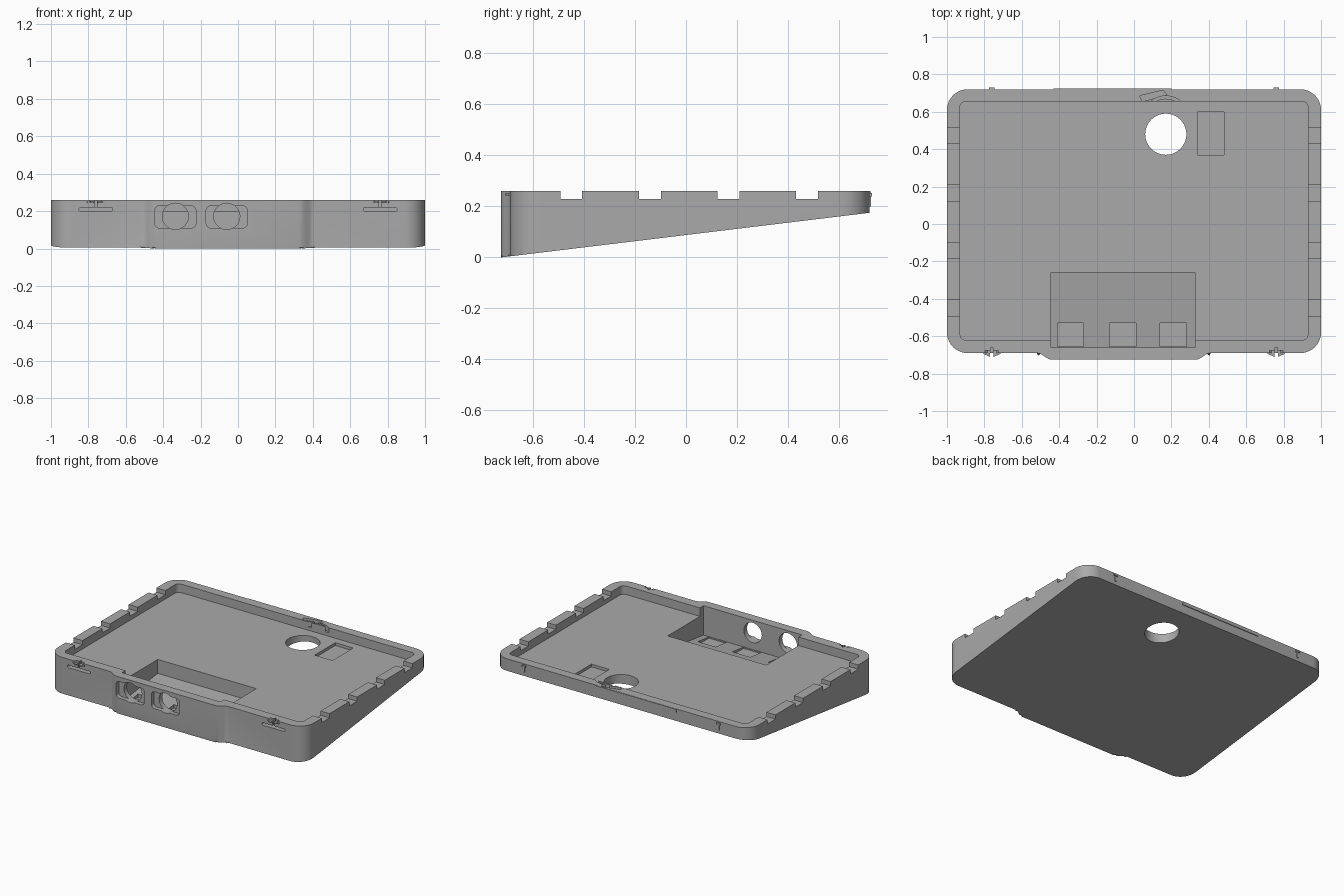
import bpy, bmesh, math
from mathutils import Matrix

if "Cube" in bpy.data.objects:
    bpy.data.objects.remove(bpy.data.objects["Cube"])

TOP = 0.26
FLOOR = 0.2
HOLES = (-0.335, -0.06)

grey = bpy.data.materials.new("Matte grey plastic")
grey.use_nodes = True
COLOUR = (0.4, 0.4, 0.4, 1)
grey.diffuse_color = COLOUR
grey.node_tree.nodes["Principled BSDF"].inputs["Base Color"].default_value = COLOUR


def slope(y, lift=0.0):
    """Height of the sloping underside at depth y, plus an offset."""
    return lift + 0.175 * (y + 0.725) / 1.445


def arc(cx, cy, r, start, end, n=10):
    return [(cx + r * math.cos(math.radians(start + (end - start) * i / n)),
             cy + r * math.sin(math.radians(start + (end - start) * i / n)))
            for i in range(n + 1)]


def rounded(x0, x1, y0, y1, r, n=8):
    """Rounded rectangle outline, counter-clockwise."""
    return (arc(x0 + r, y0 + r, r, 180, 270, n) + arc(x1 - r, y0 + r, r, 270, 360, n)
            + arc(x1 - r, y1 - r, r, 0, 90, n) + arc(x0 + r, y1 - r, r, 90, 180, n))


def prism(name, outline, low, high, bevel=0.0):
    """Extrude a plan outline; low may be a height or a function of y."""
    base = low if callable(low) else (lambda y: low)
    bm = bmesh.new()
    bottom = bm.faces.new([bm.verts.new((x, y, base(y))) for x, y in reversed(outline)])
    top = [bm.verts.new((x, y, high)) for x, y in outline]
    bm.faces.new(top)
    lower = list(reversed(bottom.verts[:]))
    for i in range(len(top)):
        j = (i + 1) % len(top)
        bm.faces.new((lower[i], lower[j], top[j], top[i]))
    if bevel:
        bmesh.ops.bevel(bm, geom=bottom.edges[:], offset=bevel, segments=2,
                        affect='EDGES', profile=0.5)
    bmesh.ops.recalc_face_normals(bm, faces=bm.faces)
    mesh = bpy.data.meshes.new(name)
    bm.to_mesh(mesh)
    bm.free()
    obj = bpy.data.objects.new(name, mesh)
    mesh.materials.append(grey)
    bpy.context.collection.objects.link(obj)
    return obj


def box(name, x0, x1, y0, y1, low, high):
    return prism(name, [(x0, y0), (x1, y0), (x1, y1), (x0, y1)], low, high)


def front_prism(name, outline, y_front, y_back):
    """Extrude an x-z outline along y."""
    obj = prism(name, outline, -y_back, -y_front)
    obj.data.transform(Matrix.Rotation(math.pi / 2, 4, 'X'))
    return obj


def cut(target, cutter):
    cutter.hide_render = True
    mod = target.modifiers.new("cut", 'BOOLEAN')
    mod.operation = 'DIFFERENCE'
    mod.solver = 'EXACT'
    mod.object = cutter
    bpy.context.view_layer.objects.active = target
    bpy.ops.object.modifier_apply(modifier=mod.name)
    bpy.data.objects.remove(cutter)


# Wedge-shaped shell with a shallow bulge in the front wall
def bulge(x0, x1, y0, y1, n=8):
    return [(x0 + (x1 - x0) * i / n,
             y0 + (y1 - y0) * (0.5 - 0.5 * math.cos(math.pi * i / n))) for i in range(n + 1)]


outline = (arc(-0.89, -0.58, 0.11, 180, 270) + bulge(-0.52, -0.44, -0.69, -0.725)
           + bulge(0.33, 0.41, -0.725, -0.69) + arc(0.89, -0.58, 0.11, 270, 360)
           + arc(0.89, 0.61, 0.11, 0, 90) + arc(-0.89, 0.61, 0.11, 90, 180))
tray = prism("wedge_tray", outline, slope, TOP, bevel=0.012)

# Main recess and the deep front pocket with a sloping floor
cut(tray, prism("recess", rounded(-0.93, 0.93, -0.62, 0.655, 0.03), FLOOR, 0.4))
cut(tray, box("pocket", -0.445, 0.325, -0.66, -0.26, lambda y: slope(y, 0.045), 0.4))

# Level connector seats in the pocket floor
for x in (-0.34, -0.06, 0.21):
    cut(tray, box("seat", x - 0.07, x + 0.07, -0.655, -0.53, 0.045, 0.15))

# Round opening and shallow square recess near the back
cut(tray, prism("opening", arc(0.17, 0.48, 0.11, 0, 354, 59), 0, 0.4))
cut(tray, box("square_recess", 0.34, 0.48, 0.37, 0.6, lambda y: 0.18 , 0.3))

# Notches along both side walls
for side in (-1, 1):
    for i in range(4):
        y = -0.45 + i * 0.308
        x0, x1 = sorted((side * 0.9, side * 1.1))
        cut(tray, box("notch", x0, x1, y - 0.043, y + 0.043, 0.23, 0.4))

# Front ports: rounded recess with a round hole through the wall
for x in HOLES:
    cut(tray, front_prism("port_recess", rounded(x - 0.11, x + 0.11, 0.11, 0.228, 0.025),
                          -0.8, -0.695))
    cut(tray, front_prism("port_hole", arc(x, 0.172, 0.07, 0, 350, 35), -0.8, -0.6))

# Clip slots at the front corners: flat slot, stem and flared mouth
for x in (-0.76, 0.76):
    cut(tray, front_prism("clip_slot", rounded(x - 0.09, x + 0.09, 0.2, 0.218, 0.008, 4),
                          -0.8, -0.65))
    cut(tray, box("clip_stem", x - 0.006, x + 0.006, -0.8, -0.66, 0.21, 0.4))
    cut(tray, front_prism("clip_mouth", [(x - 0.02, 0.247), (x + 0.02, 0.247),
                                         (x + 0.06, 0.28), (x - 0.06, 0.28)], -0.8, -0.675))

# Curved cable groove in the back wall
cut(tray, prism("cable_groove", arc(0.17, 0.56, 0.125, 40, 130)
                + arc(0.17, 0.56, 0.11, 130, 40), 0.225, 0.4))
cut(tray, prism("cable_exit", [(0.03, 0.685), (0.045, 0.655), (0.175, 0.69), (0.155, 0.715)],
                0.235, 0.4))

# Small tabs and a thin strip on the back wall
box("back_strip", -0.43, 0.2, 0.715, 0.725, 0.235, TOP - 0.001)
for name, x in (("right_back_tab", -0.76), ("left_back_tab", 0.76)):
    box(name, x - 0.015, x + 0.015, 0.71, 0.73, 0.238, 0.252)
    box(name + "_base", x - 0.006, x + 0.006, 0.71, 0.726, 0.2, 0.252)

# Half-round clip lips just outside the front slots
for name, x in (("right_clip_lip", -0.76), ("left_clip_lip", 0.76)):
    for side in (-1, 1):
        lip = prism(name, [(x + side * 0.008, -0.675), (x + side * 0.055, -0.675),
                           (x + side * 0.045, -0.695), (x + side * 0.01, -0.71)], 0.243, 0.25)

# Smooth the rounded walls, keeping hard edges crisp
bpy.ops.object.select_all(action='DESELECT')
tray.select_set(True)
bpy.context.view_layer.objects.active = tray
bpy.ops.object.shade_smooth_by_angle(angle=math.radians(25))
